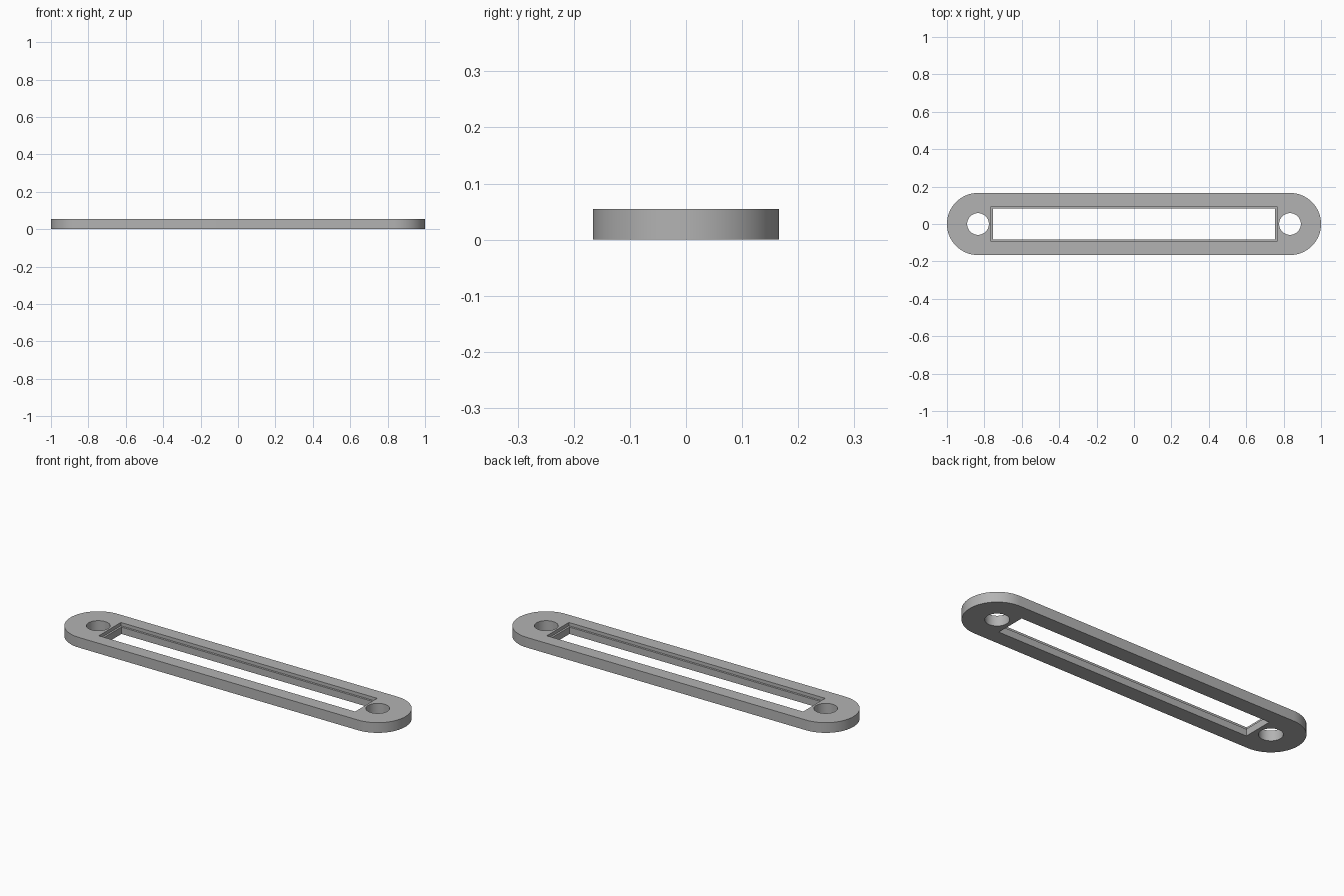
import bpy
import bmesh
from math import cos, sin, pi, radians

cube = bpy.data.objects.get("Cube")
if cube:
    bpy.data.objects.remove(cube, do_unlink=True)

HEIGHT = 0.055
END_RADIUS = 0.166
HOLE_X = 1 - END_RADIUS
HOLE_RADIUS = 0.058
LEDGE_Z = 0.037
SEGMENTS = 64

grey = bpy.data.materials.new("plain grey")
grey.use_nodes = True
colour = (0.45, 0.45, 0.45, 1)
grey.diffuse_color = colour
grey.node_tree.nodes["Principled BSDF"].inputs["Base Color"].default_value = colour


def prism(name, outline, z0, z1):
    """Extrude a flat outline between two heights."""
    bm = bmesh.new()
    face = bm.faces.new([bm.verts.new((x, y, z0)) for x, y in outline])
    top = bmesh.ops.extrude_face_region(bm, geom=[face])["geom"]
    verts = [g for g in top if isinstance(g, bmesh.types.BMVert)]
    bmesh.ops.translate(bm, verts=verts, vec=(0, 0, z1 - z0))
    bmesh.ops.recalc_face_normals(bm, faces=bm.faces[:])
    mesh = bpy.data.meshes.new(name)
    bm.to_mesh(mesh)
    bm.free()
    mesh.materials.append(grey)
    obj = bpy.data.objects.new(name, mesh)
    bpy.context.collection.objects.link(obj)
    return obj


def arc(cx, radius, start, sweep, count):
    angles = [start + sweep * i / count for i in range(count + 1)]
    return [(cx + radius * cos(a), radius * sin(a)) for a in angles]


def rectangle(x, y):
    return [(-x, -y), (x, -y), (x, y), (-x, y)]


# Flat plate with fully rounded ends
half = SEGMENTS // 2
outline = (arc(HOLE_X, END_RADIUS, -pi / 2, pi, half)
           + arc(-HOLE_X, END_RADIUS, pi / 2, pi, half))
plate = prism("gasket_plate", outline, 0, HEIGHT)

# Through slot, its shallow upper rebate, and the two screw holes
cutters = [
    prism("slot_cutter", rectangle(0.754, 0.083), -0.1, 0.2),
    prism("rebate_cutter", rectangle(0.765, 0.094), LEDGE_Z, 0.2),
]
for side, sign in (("left", 1), ("right", -1)):
    circle = arc(sign * HOLE_X, HOLE_RADIUS, 0, 2 * pi, SEGMENTS)[:-1]
    cutters.append(prism(side + "_hole_cutter", circle, -0.1, 0.2))

bpy.ops.object.select_all(action="DESELECT")
plate.select_set(True)
bpy.context.view_layer.objects.active = plate
for cutter in cutters:
    mod = plate.modifiers.new(cutter.name, "BOOLEAN")
    mod.operation = "DIFFERENCE"
    mod.solver = "EXACT"
    mod.object = cutter
    bpy.ops.object.modifier_apply(modifier=mod.name)
    bpy.data.objects.remove(cutter, do_unlink=True)

# Smooth curved walls, crisp rims
bpy.ops.object.shade_smooth_by_angle(angle=radians(30))
